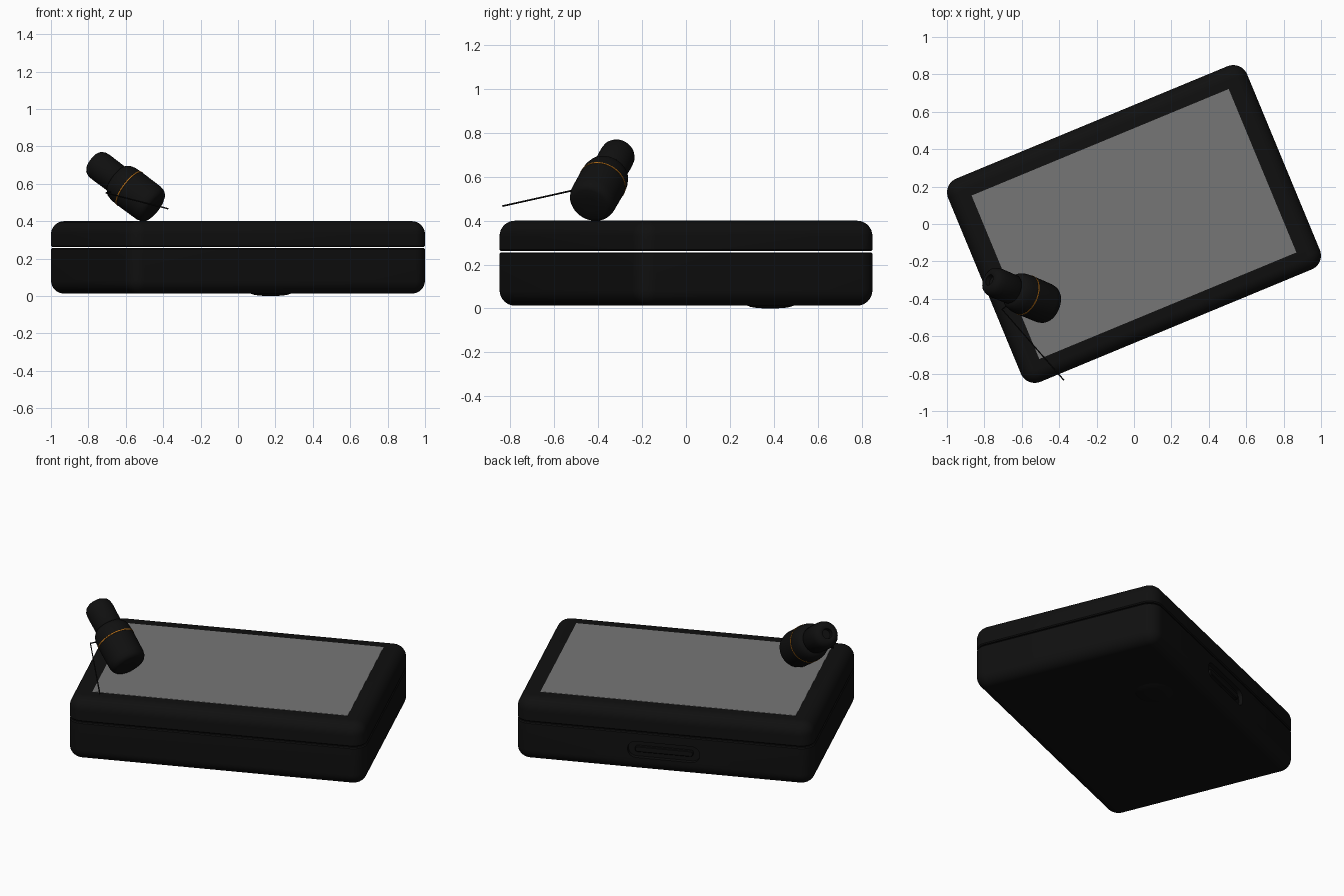
import bpy, bmesh, math
from mathutils import Matrix, Vector

if "Cube" in bpy.data.objects:
    bpy.data.objects.remove(bpy.data.objects["Cube"])

TURN = Matrix.Rotation(math.radians(22.5), 4, 'Z')


def material(name, rgb):
    m = bpy.data.materials.new(name)
    m.diffuse_color = (*rgb, 1)
    m.use_nodes = True
    m.node_tree.nodes["Principled BSDF"].inputs["Base Color"].default_value = m.diffuse_color
    return m


BLACK = material("black_plastic", (0.005, 0.005, 0.005))
GREY = material("screen_grey", (0.18, 0.18, 0.18))
ORANGE = material("orange_trim", (0.5, 0.17, 0.01))


def finish(name, bm, mat, matrix):
    bmesh.ops.remove_doubles(bm, verts=bm.verts, dist=1e-5)
    bmesh.ops.recalc_face_normals(bm, faces=bm.faces)
    me = bpy.data.meshes.new(name)
    bm.to_mesh(me)
    bm.free()
    me.materials.append(mat)
    ob = bpy.data.objects.new(name, me)
    bpy.context.collection.objects.link(ob)
    ob.matrix_world = matrix
    smooth(ob)
    return ob


def smooth(ob):
    bpy.ops.object.select_all(action='DESELECT')
    ob.select_set(True)
    bpy.context.view_layer.objects.active = ob
    bpy.ops.object.shade_smooth_by_angle(angle=math.radians(35))


def skin(bm, rings):
    """Join consecutive closed rings and cap both ends."""
    loops = [[bm.verts.new(p) for p in ring] for ring in rings]
    n = len(loops[0])
    for a, b in zip(loops, loops[1:]):
        for i in range(n):
            j = (i + 1) % n
            bm.faces.new((a[i], a[j], b[j], b[i]))
    bm.faces.new(loops[0][::-1])
    bm.faces.new(loops[-1])


def rounded_slab(name, hx, hy, r, profile, mat, matrix, seg=8):
    """Rounded rectangle stacked along z; profile holds (inset, z)."""
    rings = []
    for inset, z in profile:
        ring = []
        for k, (sx, sy) in enumerate(((1, 1), (-1, 1), (-1, -1), (1, -1))):
            for i in range(seg + 1):
                t = math.pi / 2 * (k + i / seg)
                ring.append((sx * (hx - r) + (r - inset) * math.cos(t),
                             sy * (hy - r) + (r - inset) * math.sin(t), z))
        rings.append(ring)
    bm = bmesh.new()
    skin(bm, rings)
    return finish(name, bm, mat, matrix)


def lathe(name, profile, mat, matrix, n=40):
    """Solid of revolution around z; profile holds (radius, z)."""
    bm = bmesh.new()
    skin(bm, [[(r * math.cos(2 * math.pi * i / n), r * math.sin(2 * math.pi * i / n), z)
               for i in range(n)] for r, z in profile])
    return finish(name, bm, mat, matrix)


def fillet(r, steps=8):
    """(inset, height) pairs from the flat end to the wall."""
    return [(r - r * math.sin(math.pi / 2 * i / steps), r - r * math.cos(math.pi / 2 * i / steps))
            for i in range(steps + 1)]


# Case halves, with a thin open seam between them
HX, HY, F = 0.865, 0.588, 0.07
base = rounded_slab("case_base", HX, HY, 0.08,
                    [(i, 0.013 + h) for i, h in fillet(F)] + [(0, 0.25), (0.005, 0.256)],
                    BLACK, TURN)
rounded_slab("case_lid", HX, HY, 0.08,
             [(0.005, 0.262), (0, 0.268)] + [(i, 0.4 - h) for i, h in reversed(fillet(F))],
             BLACK, TURN)

# Screen panel on the lid
bm = bmesh.new()
bmesh.ops.create_cube(bm, size=1, matrix=Matrix.Diagonal((1.488, 0.946, 0.004, 1)))
finish("screen", bm, GREY, TURN @ Matrix.Translation((0, 0, 0.3995)))

# Recessed port in the back of the base
port = TURN @ Matrix.Translation((0, HY, 0.15)) @ Matrix.Rotation(-math.pi / 2, 4, 'X')
cutter = rounded_slab("port_cutter", 0.21, 0.05, 0.048, [(0, -0.025), (0, 0.05)], BLACK, port)
cutter.hide_render = True
mod = base.modifiers.new("port", 'BOOLEAN')
mod.operation = 'DIFFERENCE'
mod.object = cutter
mod.solver = 'EXACT'
bpy.context.view_layer.objects.active = base
bpy.ops.object.modifier_apply(modifier=mod.name)
bpy.data.objects.remove(cutter)
smooth(base)
rounded_slab("port_tongue", 0.17, 0.018, 0.017, [(0, -0.03), (0, -0.01), (0.004, -0.006)],
             BLACK, port)

# Shallow foot under the base
lathe("foot", [(0.02, 0), (0.06, 0.002), (0.09, 0.007), (0.11, 0.014)], BLACK,
      Matrix.Translation((0.175, 0.385, 0)))

# Earbud leaning on the lid
axis = Vector((-0.758, 0.321, 0.568))
bud = Matrix.Translation((-0.58, -0.381, 0.574)) @ axis.to_track_quat('Z', 'Y').to_matrix().to_4x4()
lathe("earbud_body", [(0.03, -0.178), (0.08, -0.177), (0.094, -0.17), (0.104, -0.155),
                      (0.109, -0.13), (0.11, -0.004), (0.107, 0.0), (0.11, 0.004),
                      (0.108, 0.04), (0.1, 0.07), (0.085, 0.088), (0.06, 0.095)], BLACK, bud)
lathe("earbud_trim", [(0.1, -0.004), (0.1115, -0.003), (0.1115, 0.003), (0.1, 0.004)], ORANGE, bud)
lathe("ear_tip", [(0.068, 0.08), (0.08, 0.1), (0.081, 0.2), (0.078, 0.228), (0.069, 0.246),
                  (0.055, 0.256), (0.04, 0.259), (0.03, 0.255), (0.028, 0.23)], BLACK, bud)

# Thin lead coming from the earbud
curve = bpy.data.curves.new("lead", 'CURVE')
curve.dimensions = '3D'
curve.bevel_depth = 0.004
curve.bevel_resolution = 2
curve.use_fill_caps = True
spline = curve.splines.new('POLY')
path = [(-0.63, -0.39, 0.57), (-0.705, -0.457, 0.551), (-0.375, -0.835, 0.467)]
spline.points.add(len(path) - 1)
for pt, co in zip(spline.points, path):
    pt.co = (*co, 1)
curve.materials.append(BLACK)
bpy.context.collection.objects.link(bpy.data.objects.new("lead", curve))
